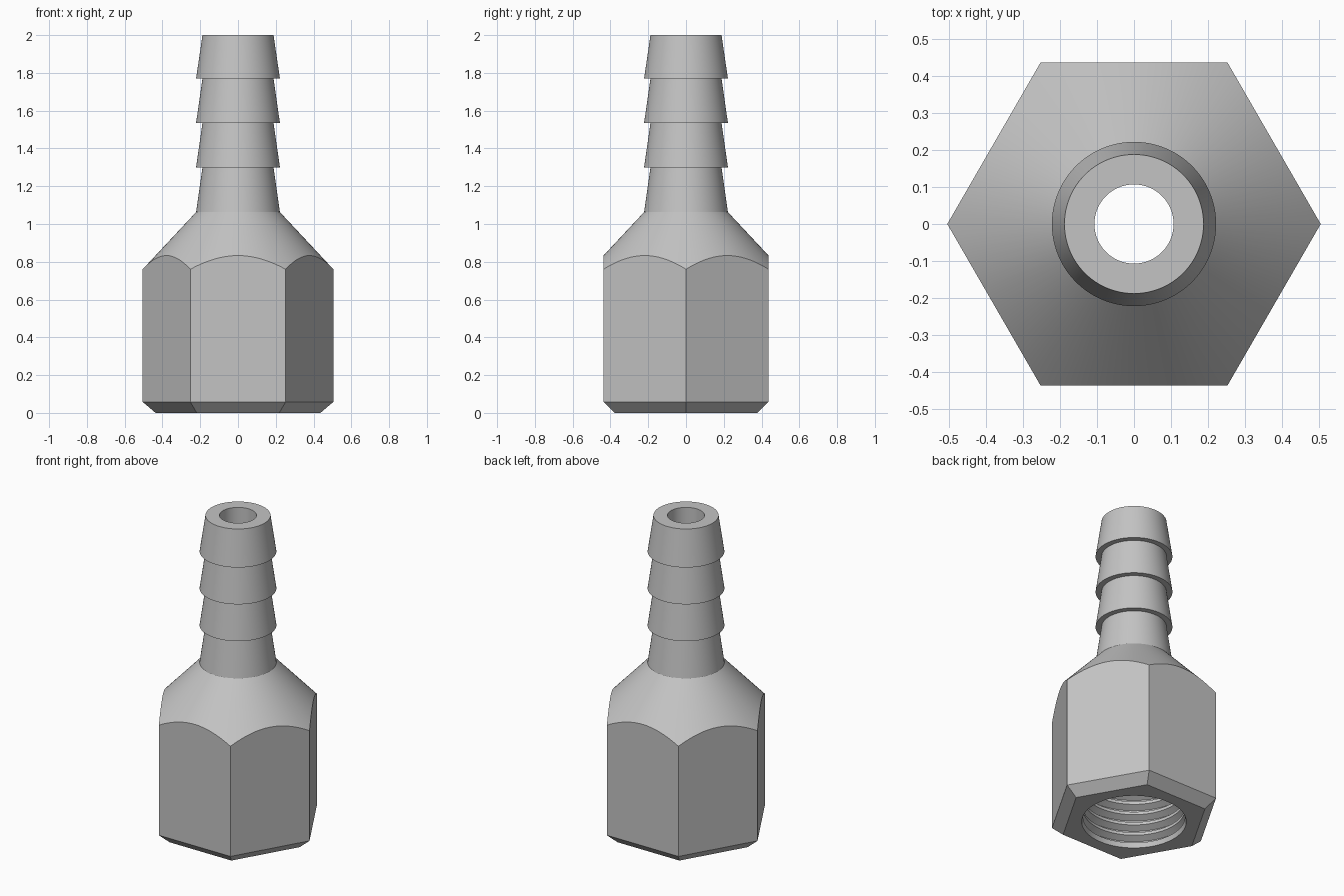
import bpy, bmesh
from math import sin, cos, pi, radians

cube = bpy.data.objects.get("Cube")
if cube:
    bpy.data.objects.remove(cube)

SEGMENTS = 96
APOTHEM = 0.437
NECK_R, NECK_Z = 0.222, 1.063
ANGLES = [2 * pi * i / SEGMENTS for i in range(SEGMENTS)]

metal = bpy.data.materials.new("satin grey metal")
metal.use_nodes = True
GREY = (0.55, 0.55, 0.55, 1)
metal.diffuse_color = GREY
metal.node_tree.nodes["Principled BSDF"].inputs["Base Color"].default_value = GREY


def circle(r, z):
    return [(r * cos(a), r * sin(a), z) for a in ANGLES]


def hexagon(apothem, height):
    """Hexagonal ring with corners on x; height is a function of radius."""
    ring = []
    for a in ANGLES:
        r = apothem / cos(a % (pi / 3) - pi / 6)
        ring.append((r * cos(a), r * sin(a), height(r)))
    return ring


def shoulder(r):
    return NECK_Z - (r - NECK_R) * 1.07


# Hexagonal nut body: chamfered foot, flats cut by the conical shoulder
rings = [hexagon(0.378, lambda r: 0),
         hexagon(APOTHEM, lambda r: 0.058),
         hexagon(APOTHEM, shoulder)]

# Neck and three hose barbs above it
for low, high in ((NECK_Z, 1.3), (1.3, 1.535), (1.535, 1.77), (1.77, 2.0)):
    rings += [circle(NECK_R, low), circle(0.188, high)]

# Through bore with the conical bottom of the drilled socket
rings += [circle(0.107, 2.0), circle(0.107, 0.72), circle(0.294, 0.61)]

# Internal thread, from the top groove down to the mouth
PITCH, MINOR, MAJOR = 0.0687, 0.294, 0.332
for turn in reversed(range(8)):
    z = 0.03 + turn * PITCH
    rings += [circle(MINOR, z + 0.05), circle(MAJOR, z + 0.029),
              circle(MAJOR, z + 0.021), circle(MINOR, z)]
rings.append(circle(0.302, 0))

# Loft the rings into one closed surface
bm = bmesh.new()
loops = [[bm.verts.new(p) for p in ring] for ring in rings]
for lower, upper in zip(loops, loops[1:] + loops[:1]):
    for i in range(SEGMENTS):
        j = (i + 1) % SEGMENTS
        bm.faces.new((lower[i], lower[j], upper[j], upper[i]))
bmesh.ops.recalc_face_normals(bm, faces=bm.faces)

mesh = bpy.data.meshes.new("hose_barb_fitting")
bm.to_mesh(mesh)
bm.free()
mesh.materials.append(metal)
fitting = bpy.data.objects.new("hose_barb_fitting", mesh)
bpy.context.collection.objects.link(fitting)
bpy.ops.object.select_all(action='DESELECT')
fitting.select_set(True)
bpy.context.view_layer.objects.active = fitting
bpy.ops.object.shade_smooth_by_angle(angle=radians(25))
